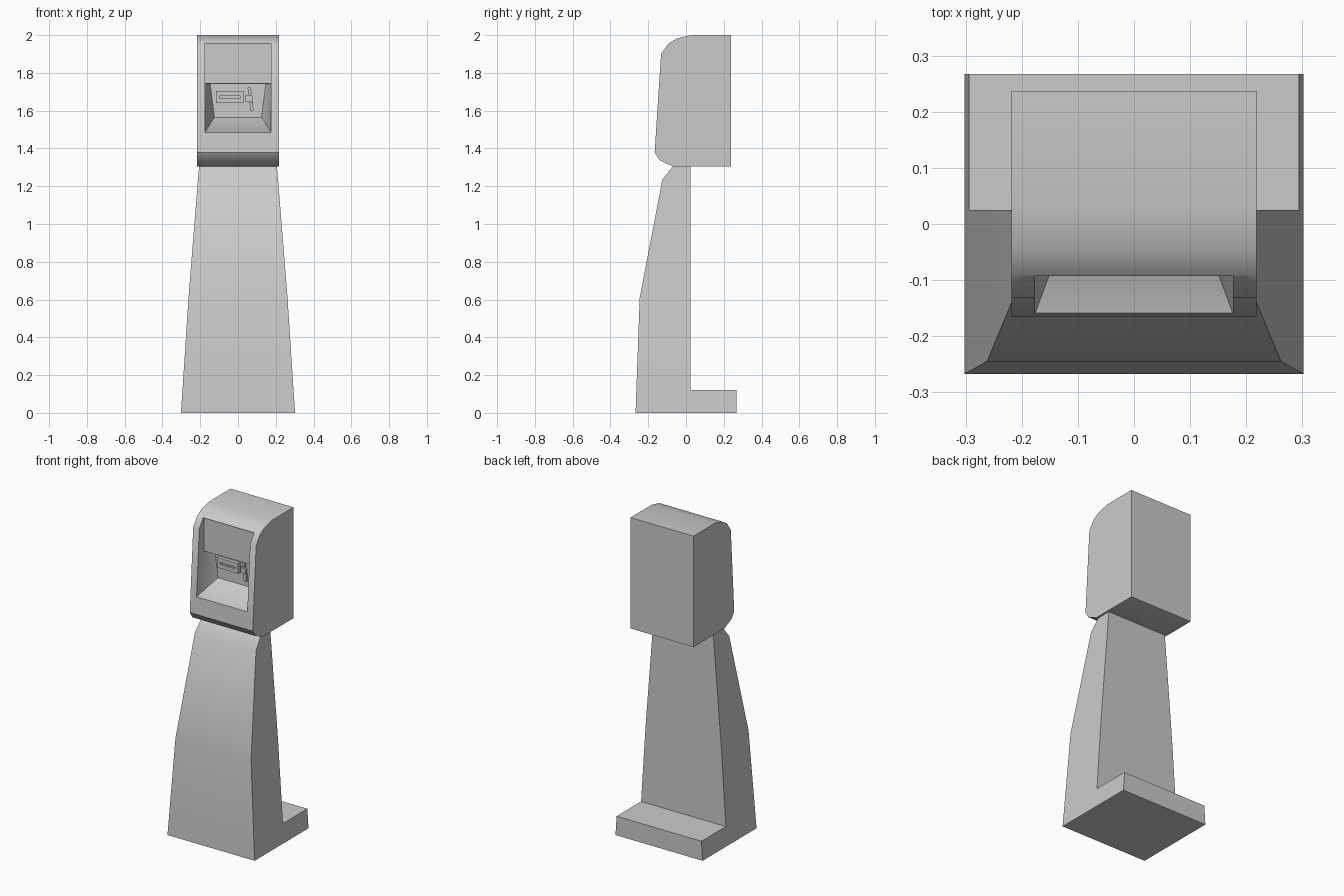
import bpy, bmesh, math

if "Cube" in bpy.data.objects:
    bpy.data.objects.remove(bpy.data.objects["Cube"])


def shell(name, pts, sides=None):
    """Closed mirrored solid: pts is a loop of (half width, y, z); sides lists cap polygons."""
    n = len(pts)
    sides = sides or [list(range(n))]
    bm = bmesh.new()
    left = [bm.verts.new((-x, y, z)) for x, y, z in pts]
    right = [bm.verts.new((x, y, z)) for x, y, z in pts]
    for i in range(n):
        j = (i + 1) % n
        bm.faces.new((left[i], left[j], right[j], right[i]))
    for s in sides:
        bm.faces.new([left[i] for i in s])
        bm.faces.new([right[i] for i in s])
    return finish(name, bm)


def finish(name, bm):
    bmesh.ops.recalc_face_normals(bm, faces=bm.faces)
    me = bpy.data.meshes.new(name)
    bm.to_mesh(me)
    bm.free()
    ob = bpy.data.objects.new(name, me)
    bpy.context.collection.objects.link(ob)
    return ob


def box(name, x0, x1, y0, y1, z0, z1, tilt=0):
    bm = bmesh.new()
    bmesh.ops.create_cube(bm, size=1)
    bmesh.ops.scale(bm, vec=(x1 - x0, y1 - y0, z1 - z0), verts=bm.verts)
    ob = finish(name, bm)
    ob.location = ((x0 + x1) / 2, (y0 + y1) / 2, (z0 + z1) / 2)
    ob.rotation_euler.y = math.radians(tilt)
    return ob


def activate(ob):
    bpy.ops.object.select_all(action='DESELECT')
    ob.select_set(True)
    bpy.context.view_layer.objects.active = ob


def cut(ob, cutter):
    mod = ob.modifiers.new("cut", 'BOOLEAN')
    mod.operation = 'DIFFERENCE'
    mod.solver = 'EXACT'
    mod.object = cutter
    activate(ob)
    bpy.ops.object.modifier_apply(modifier=mod.name)
    bpy.data.objects.remove(cutter)


def smooth(ob, deg):
    activate(ob)
    bpy.ops.object.shade_smooth_by_angle(angle=math.radians(deg))


# tapered pedestal with a low foot at the back
pedestal = shell("pedestal", [
    (.302, -.267, 0), (.294, -.263, .12), (.262, -.245, .61),
    (.212, -.125, 1.235), (.206, -.07, 1.305), (.206, .025, 1.305),
    (.212, .025, 1.235), (.262, .025, .61), (.294, .025, .12),
    (.294, .267, .12), (.302, .267, 0)],
    [[0, 1, 8, 9, 10], [1, 2, 7, 8], [2, 3, 6, 7], [3, 4, 5, 6]])
smooth(pedestal, 30)

# head housing with rounded top and chin
profile = [(-.07, 1.305), (-.14, 1.338), (-.166, 1.378), (-.132, 1.90),
           (-.092, 1.956), (-.048, 1.982), (.026, 2.0), (.237, 2.0), (.237, 1.305)]
head = shell("head", [(.218, y, z) for y, z in profile])

# recess: upright screen above, deeper tapered bay and sloped shelf below
recess = shell("recess_cutter", [
    (.176, -.3, 1.955), (.176, -.086, 1.955), (.176, -.086, 1.745),
    (.147, -.02, 1.74), (.125, -.02, 1.565), (.176, -.159, 1.485),
    (.176, -.3, 1.485)],
    [[0, 1, 2, 5, 6], [2, 3, 4, 5]])
cut(head, recess)
smooth(head, 32)

# card reader with slot, and small controls beside it
reader = box("card_reader", -.117, .03, -.042, -.015, 1.64, 1.703)
cut(reader, box("slot_cutter", -.097, .01, -.06, -.03, 1.664, 1.677))
box("upper_button", .053, .069, -.035, -.015, 1.687, 1.725, -8)
box("coin_plate", .041, .078, -.035, -.015, 1.648, 1.68)
box("lower_button", .063, .08, -.035, -.015, 1.6, 1.646, -5)
